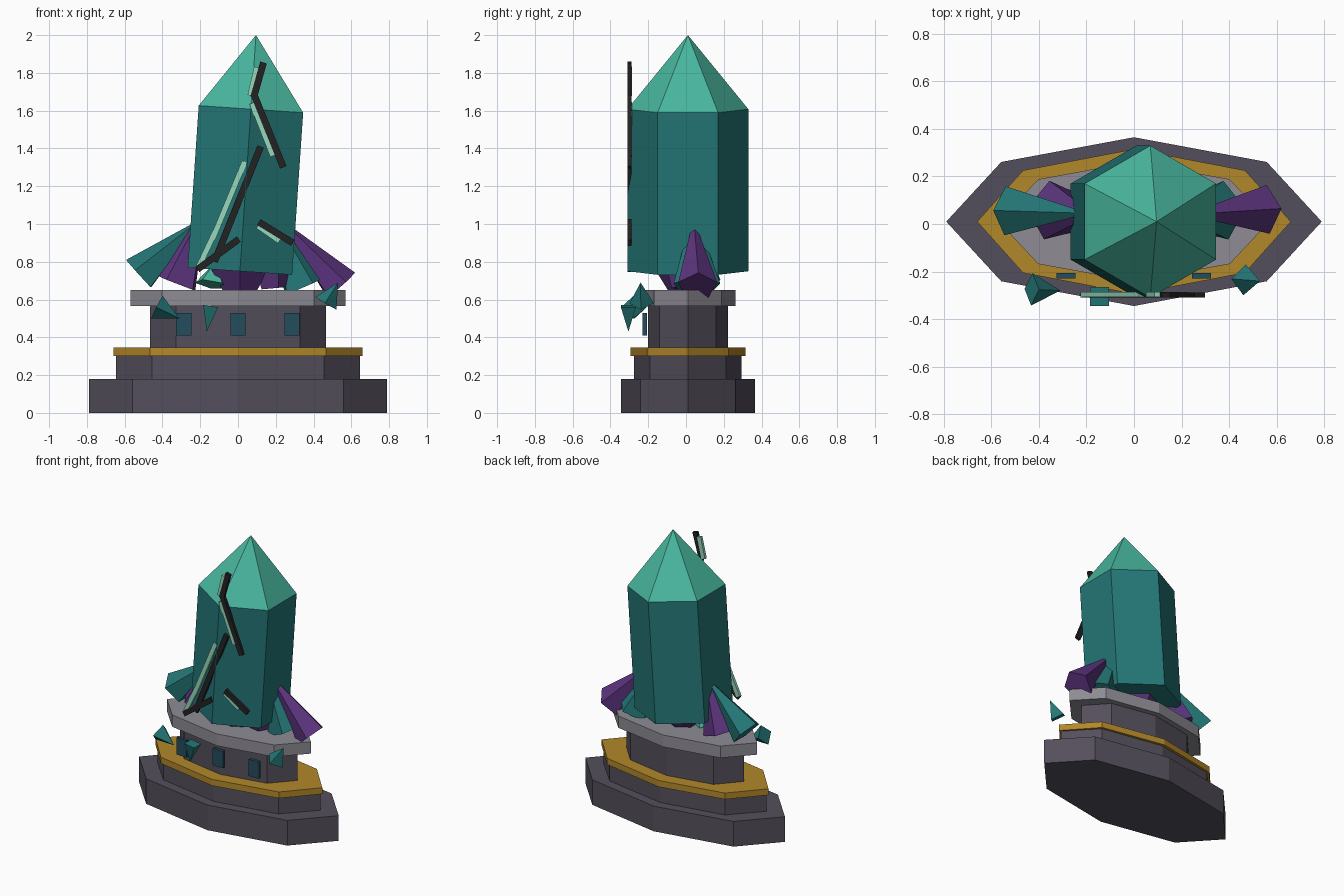
import bpy, bmesh, math
from mathutils import Vector, Matrix

if "Cube" in bpy.data.objects:
    bpy.data.objects.remove(bpy.data.objects["Cube"])


def srgb(r, g, b):
    def f(c):
        c /= 255
        return c / 12.92 if c < 0.04045 else ((c + 0.055) / 1.055) ** 2.4
    return (f(r), f(g), f(b), 1)


def material(name, *rgb):
    m = bpy.data.materials.new(name)
    m.diffuse_color = srgb(*rgb)
    m.use_nodes = True
    m.node_tree.nodes["Principled BSDF"].inputs["Base Color"].default_value = m.diffuse_color
    return m


STONE = material("dark stone", 84, 79, 92)
LEDGE = material("light stone", 142, 140, 148)
GOLD = material("gold trim", 178, 136, 42)
TEAL = material("teal crystal", 36, 118, 118)
GREEN = material("bright crystal tip", 72, 182, 158)
PURPLE = material("purple crystal", 92, 52, 126)
PANE = material("blue inlay", 36, 76, 92)
DARK = material("black crack", 34, 34, 34)
MINT = material("mint glow", 150, 215, 188)


def finish(name, bm, *mats):
    bmesh.ops.recalc_face_normals(bm, faces=bm.faces)
    me = bpy.data.meshes.new(name)
    bm.to_mesh(me)
    bm.free()
    for m in mats:
        me.materials.append(m)
    ob = bpy.data.objects.new(name, me)
    bpy.context.collection.objects.link(ob)
    return ob


def crystal(name, base, apex, r, mat, sides=5, r_top=0.0, turn=0.0):
    """Faceted cone from the base centre to the apex."""
    base, apex = Vector(base), Vector(apex)
    d = apex - base
    bm = bmesh.new()
    bmesh.ops.create_cone(bm, cap_ends=True, segments=sides, radius1=r,
                          radius2=r_top, depth=d.length)
    if r_top == 0:
        bmesh.ops.remove_doubles(bm, verts=bm.verts, dist=1e-5)
    rot = d.to_track_quat('Z', 'Y').to_matrix().to_4x4()
    bm.transform(Matrix.Translation((base + apex) / 2) @ rot @ Matrix.Rotation(turn, 4, 'Z'))
    return finish(name, bm, mat)


def tier(name, rx, ry, z0, z1, mat):
    """Stretched octagonal slab with corners on the axes."""
    bm = bmesh.new()
    ring = [bm.verts.new((rx * math.cos(i * math.pi / 4),
                          0.01 + ry * math.sin(i * math.pi / 4), z0)) for i in range(8)]
    face = bm.faces.new(ring)
    top = bmesh.ops.extrude_face_region(bm, geom=[face], use_keep_orig=True)
    for v in top["geom"]:
        if isinstance(v, bmesh.types.BMVert):
            v.co.z = z1
    finish(name, bm, mat)


def box(name, centre, size, mat, angle=0.0):
    bm = bmesh.new()
    bmesh.ops.create_cube(bm, size=1)
    bm.transform(Matrix.Translation(centre) @ Matrix.Rotation(angle, 4, 'Y')
                 @ Matrix.Diagonal((*size, 1)))
    finish(name, bm, mat)


# Stepped pedestal
tier("plinth", 0.79, 0.355, 0, 0.18, STONE)
tier("lower_step", 0.645, 0.285, 0.18, 0.30, STONE)
tier("gold_band", 0.66, 0.305, 0.30, 0.345, GOLD)
tier("pedestal_neck", 0.465, 0.212, 0.345, 0.57, STONE)
tier("ledge", 0.57, 0.252, 0.565, 0.65, LEDGE)
for x in (-0.287, 0, 0.285):
    box("inlay", (x, -0.218, 0.47), (0.08, 0.022, 0.12), PANE)

# Main leaning hexagonal crystal: shaft rings plus a tip
lean = Matrix.Translation((0.01, 0.01, 0.75)) @ Matrix.Rotation(math.radians(3.9), 4, 'Y')
bm = bmesh.new()
rings = [[bm.verts.new(lean @ Vector((0.32 * math.sin(i * math.pi / 3),
                                      0.32 * math.cos(i * math.pi / 3), z)))
          for i in range(6)] for z in (0, 0.86)]
tip = bm.verts.new(lean @ Vector((0, 0, 1.253)))
bm.faces.new(rings[0])
for i in range(6):
    j = (i + 1) % 6
    bm.faces.new((rings[0][i], rings[0][j], rings[1][j], rings[1][i]))
    bm.faces.new((rings[1][i], rings[1][j], tip)).material_index = 1
finish("main_crystal", bm, TEAL, GREEN)

# Cluster of smaller crystals fanned around the foot
crystal("outer_left_crystal", (-0.52, 0.055, 0.73), (-0.19, 0.045, 1.03), 0.108, TEAL)
crystal("inner_left_crystal", (-0.33, 0.055, 0.69), (-0.17, 0.04, 1.10), 0.13, PURPLE)
crystal("inner_right_crystal", (0.35, 0.055, 0.67), (0.17, 0.04, 1.08), 0.13, TEAL)
crystal("outer_right_crystal", (0.54, 0.06, 0.67), (0.22, 0.04, 1.03), 0.108, PURPLE)
crystal("centre_root", (0.01, 0.01, 0.64), (0.01, 0.01, 0.77), 0.10, PURPLE, 6, 0.18)
crystal("right_root", (0.19, 0, 0.66), (0.18, 0, 0.77), 0.08, PURPLE, 5, 0.11)
crystal("left_root", (-0.14, -0.03, 0.68), (-0.12, 0, 0.80), 0.09, GREEN)

# Small shards floating before the pedestal
crystal("left_shard", (-0.43, -0.275, 0.56), (-0.31, -0.28, 0.50), 0.068, TEAL, 4)
crystal("middle_shard", (-0.145, -0.305, 0.565), (-0.165, -0.305, 0.43), 0.056, TEAL, 4, turn=math.pi / 4)
crystal("right_shard", (0.465, -0.235, 0.58), (0.53, -0.24, 0.69), 0.065, TEAL, 4)


# Cracks and their glow as thin bars in front of the main crystal
def bar(name, x0, z0, x1, z1, width, y, mat):
    dx, dz = x1 - x0, z1 - z0
    box(name, ((x0 + x1) / 2, y, (z0 + z1) / 2), (width, 0.02, math.hypot(dx, dz)),
        mat, math.atan2(dx, dz))


for seg in ((0.135, 1.855, 0.083, 1.67), (0.083, 1.69, 0.24, 1.30), (0.12, 1.41, -0.125, 0.80),
            (0.005, 0.92, -0.215, 0.76), (0.11, 1.01, 0.29, 0.90)):
    bar("crack", *seg, 0.036, -0.299, DARK)
for seg in ((0.10, 1.83, 0.065, 1.68), (0.075, 1.64, 0.185, 1.36), (0.035, 1.33, -0.135, 0.92),
            (-0.12, 0.96, -0.21, 0.77), (0.105, 0.99, 0.22, 0.91)):
    bar("crack_glow", *seg, 0.03, -0.297, MINT)
